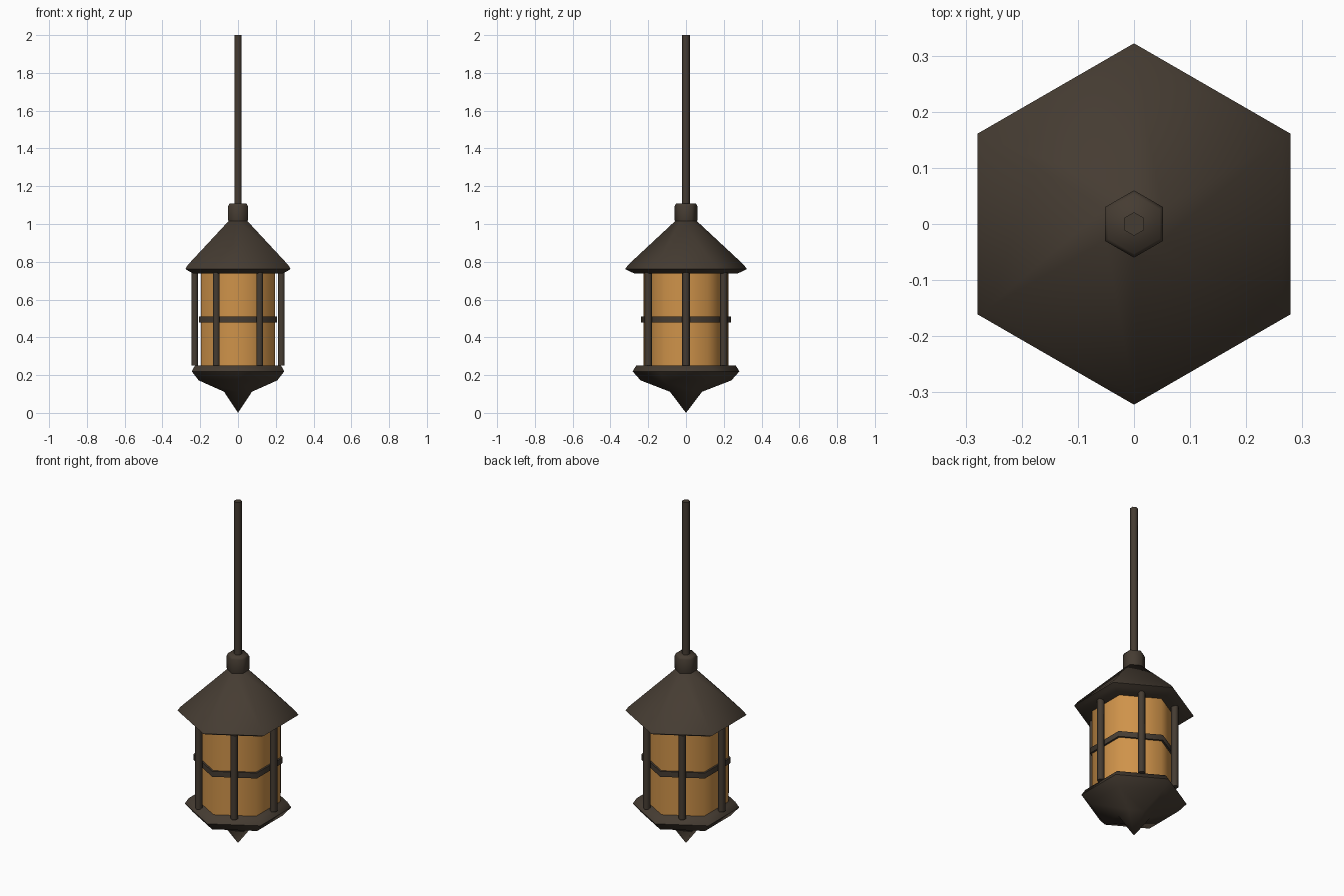
import bpy, bmesh, math

if "Cube" in bpy.data.objects:
    bpy.data.objects.remove(bpy.data.objects["Cube"])


def material(name, rgb):
    m = bpy.data.materials.new(name)
    m.diffuse_color = (*rgb, 1)
    m.use_nodes = True
    m.node_tree.nodes["Principled BSDF"].inputs["Base Color"].default_value = m.diffuse_color
    return m


iron = material("dark_iron", (0.060, 0.045, 0.032))
amber = material("amber_glass", (0.62, 0.29, 0.068))


def lathe(name, profile, mat, center=(0, 0), closed=False, angle=65):
    """Six-sided turned part from (radius, z) points, corners on the y axis."""
    bm = bmesh.new()
    rings = []
    for r, z in profile:
        if r == 0:
            rings.append([bm.verts.new((center[0], center[1], z))] * 6)
            continue
        rings.append([bm.verts.new((center[0] + r * math.cos(math.radians(30 + 60 * k)),
                                    center[1] + r * math.sin(math.radians(30 + 60 * k)), z))
                      for k in range(6)])
    pairs = list(zip(rings, rings[1:]))
    if closed:
        pairs.append((rings[-1], rings[0]))
    for a, b in pairs:
        for k in range(6):
            n = (k + 1) % 6
            corners = list(dict.fromkeys((a[k], a[n], b[n], b[k])))
            bm.faces.new(corners)
    if not closed:
        for ring, (r, z) in ((rings[0], profile[0]), (rings[-1], profile[-1])):
            if r > 0:
                bm.faces.new(ring)
    bmesh.ops.recalc_face_normals(bm, faces=bm.faces)
    mesh = bpy.data.meshes.new(name)
    bm.to_mesh(mesh)
    bm.free()
    mesh.materials.append(mat)
    obj = bpy.data.objects.new(name, mesh)
    bpy.context.collection.objects.link(obj)
    bpy.ops.object.select_all(action='DESELECT')
    obj.select_set(True)
    bpy.context.view_layer.objects.active = obj
    bpy.ops.object.shade_smooth_by_angle(angle=math.radians(angle))
    return obj


# Hanging rod and its collar
lathe("hanging_rod", [(0.021, 1.08), (0.021, 2.0)], iron)
lathe("collar", [(0.053, 1.0), (0.06, 1.02), (0.06, 1.095), (0.053, 1.108)], iron)

# Roof with a thin eave
lathe("roof", [(0.058, 1.015), (0.305, 0.785), (0.322, 0.762), (0.30, 0.75), (0.27, 0.737)], iron)

# Glass body and the band around its middle
lathe("glass", [(0.226, 0.24), (0.226, 0.745)], amber)
lathe("middle_band", [(0.22, 0.478), (0.238, 0.478), (0.238, 0.51), (0.22, 0.51)],
      iron, closed=True)

# Upright bars in front of each glass pane
for i in range(6):
    a = math.radians(60 * i)
    lathe(f"upright_bar_{i + 1}", [(0.02, 0.25), (0.02, 0.742)], iron,
          (0.23 * math.cos(a), 0.23 * math.sin(a)))

# Base bowl ending in a point
lathe("base", [(0.262, 0.252), (0.283, 0.22), (0.24, 0.172), (0.085, 0.112), (0, 0)], iron)
